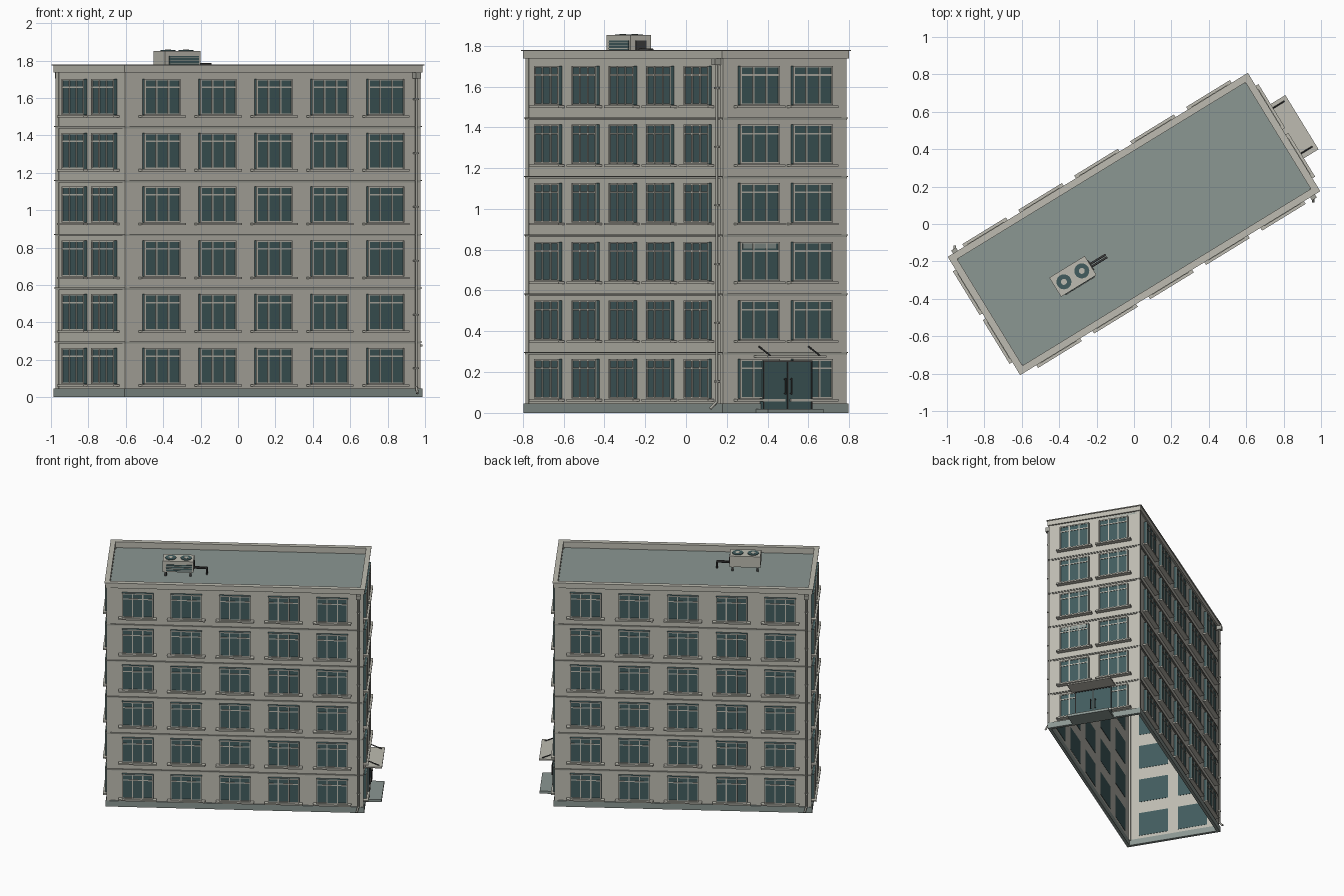
import bpy, bmesh, math
from mathutils import Matrix, Vector

cube = bpy.data.objects.get("Cube")
if cube:
    bpy.data.objects.remove(cube)

HU, HV = 0.922, 0.352            # half length and half width of the walls
FLOORS, STEP = 6, 0.2877
TURN = math.radians(31.5)
BASE = Matrix.Rotation(TURN, 4, 'Z')


def material(name, rgb):
    m = bpy.data.materials.new(name)
    m.use_nodes = True
    color = (*rgb, 1.0)
    m.diffuse_color = color
    m.node_tree.nodes["Principled BSDF"].inputs["Base Color"].default_value = color
    return m


PLASTER = material("warm grey plaster", (0.51, 0.50, 0.44))
TRIM = material("trim grey", (0.36, 0.36, 0.32))
GLASS = material("dark teal glass", (0.054, 0.107, 0.112))
CONCRETE = material("green grey concrete", (0.26, 0.31, 0.29))
METAL = material("dark metal", (0.05, 0.05, 0.05))


class Part:
    """Collects simple solids into one mesh object."""

    def __init__(self, name, mat):
        self.name, self.mat, self.bm = name, mat, bmesh.new()

    def box(self, lo, hi, frame=BASE):
        lo, hi = Vector(lo), Vector(hi)
        size = Matrix.Diagonal((*(hi - lo), 1))
        bmesh.ops.create_cube(self.bm, size=1, matrix=frame @ Matrix.Translation((lo + hi) / 2) @ size)

    def ring(self, out, inner, z0, z1):
        # Rectangular ring: offsets are measured outward from the wall faces
        a, b = HU + out, HV + out
        c, d = HU + inner, HV + inner
        for s in (-1, 1):
            y0, y1 = sorted((s * b, s * d))
            x0, x1 = sorted((s * a, s * c))
            self.box((-a, y0, z0), (a, y1, z1))
            self.box((x0, -d, z0), (x1, d, z1))

    def rod(self, p, q, r, frame=BASE, sides=10):
        p, q = Vector(p), Vector(q)
        axis = q - p
        turn = axis.to_track_quat('Z', 'Y').to_matrix().to_4x4()
        bmesh.ops.create_cone(self.bm, cap_ends=True, segments=sides, radius1=r, radius2=r, depth=axis.length,
                              matrix=frame @ Matrix.Translation((p + q) / 2) @ turn)

    def finish(self, smooth=False):
        mesh = bpy.data.meshes.new(self.name)
        self.bm.to_mesh(mesh)
        self.bm.free()
        mesh.materials.append(self.mat)
        ob = bpy.data.objects.new(self.name, mesh)
        bpy.context.collection.objects.link(ob)
        if smooth:
            bpy.context.view_layer.objects.active = ob
            ob.select_set(True)
            bpy.ops.object.shade_smooth_by_angle(angle=math.radians(40))
            ob.select_set(False)


def facade(k):
    # Wall frame: x runs along the wall, -y points outward
    dist = HU if k % 2 else HV
    return BASE @ Matrix.Rotation(k * math.pi / 2, 4, 'Z') @ Matrix.Translation((0, -dist, 0))


# Hollow shell, open at the bottom
walls = Part("walls", PLASTER)
walls.ring(0, -0.01, 0.02, 1.76)
for sx in (-1, 1):
    for sy in (-1, 1):
        x0, x1 = sorted((sx * (HU - 0.024), sx * (HU + 0.004)))
        y0, y1 = sorted((sy * (HV - 0.024), sy * (HV + 0.004)))
        walls.box((x0, y0, 0.04), (x1, y1, 1.74))
walls.finish()

plinth = Part("plinth", CONCRETE)
plinth.ring(0.011, -0.012, 0, 0.046)
plinth.finish()

roof = Part("roof", CONCRETE)
roof.box((-HU, -HV, 1.72), (HU, HV, 1.73))
roof.finish()

cornice = Part("parapet_cornice", PLASTER)
cornice.ring(0.012, -0.018, 1.737, 1.774)
cornice.ring(0.019, -0.018, 1.774, 1.78)
cornice.finish()

bands = Part("floor_bands", TRIM)
for i in range(FLOORS - 1):
    z = 0.293 + STEP * i
    bands.ring(0.005, 0, z - 0.007, z)
    bands.ring(0.009, 0, z, z + 0.005)
bands.finish()

# Windows on all four sides
panes = Part("window_panes", GLASS)
frames = Part("window_frames", PLASTER)
sills = Part("window_sills", PLASTER)
HALF, TALL, OUT, BAR = 0.113, 0.193, 0.018, 0.004
for k in range(4):
    frame = facade(k)
    spots = (-0.153, 0.153) if k % 2 else [0.351 * n for n in range(-2, 3)]
    for floor in range(FLOORS):
        z0 = 0.07 + STEP * floor
        z1 = z0 + TALL
        for s in spots:
            panes.box((s - HALF, -OUT, z0), (s + HALF, 0.012, z1), frame)
            uprights = (-HALF + BAR, -HALF / 3, HALF / 3, HALF - BAR)
            for u in uprights:
                frames.box((s + u - BAR, -OUT - 0.005, z0), (s + u + BAR, -OUT, z1), frame)
            for h in (z0 + BAR, z1 - 0.045, z1 - BAR):
                frames.box((s - HALF, -OUT - 0.004, h - BAR), (s + HALF, -OUT, h + BAR), frame)
            sills.box((s - 0.137, -0.036, z0 - 0.013), (s + 0.137, 0, z0 - 0.002), frame)
for part in (panes, frames, sills):
    part.finish()

# Entrance on the end wall
end = facade(1)
blind = Part("window_blind", CONCRETE)
blind.box((-0.25, -0.021, 0.806), (-0.06, -0.018, 0.834), end)
blind.finish()

doors = Part("entrance_doors", GLASS)
doors.box((-0.14, -0.03, 0.02), (0.14, 0, 0.256), end)
doors.finish()

door_metal = Part("door_frame_and_handles", METAL)
for s in (-0.138, 0, 0.138):
    door_metal.box((s - 0.003, -0.034, 0.02), (s + 0.003, -0.03, 0.256), end)
door_metal.box((-0.14, -0.034, 0.25), (0.14, -0.03, 0.256), end)
for s in (-0.018, 0.018):
    door_metal.rod((s, -0.042, 0.09), (s, -0.042, 0.17), 0.004, end)
    for z in (0.095, 0.165):
        door_metal.rod((s, -0.042, z), (s, -0.03, z), 0.003, end)
door_metal.finish()

step = Part("entrance_step", CONCRETE)
step.box((-0.17, -0.125, 0), (0.15, 0, 0.02), end)
step.finish()

canopy = Part("entrance_canopy", PLASTER)
canopy.box((-0.175, -0.128, 0.271), (0.165, 0, 0.281), end)
canopy.finish()

struts = Part("canopy_struts", METAL)
for s in (-0.145, 0.14):
    struts.rod((s, 0, 0.325), (s, -0.108, 0.28), 0.004, end)
struts.finish()

# Downpipes at two opposite corners
pipes = Part("downpipes", TRIM)
for k in (0, 2):
    frame = facade(k)
    x, y = HU - 0.03, -0.018
    pipes.rod((x, y, 0.05), (x, y, 1.71), 0.007, frame)
    pipes.rod((x, y, 0.055), (x - 0.012, y - 0.03, 0.02), 0.007, frame)
    pipes.box((x - 0.015, y - 0.02, 1.705), (x + 0.015, 0, 1.737), frame)
    for floor in range(FLOORS):
        z = 0.15 + STEP * floor
        pipes.box((x - 0.01, y - 0.01, z), (x + 0.01, 0, z + 0.008), frame)
pipes.finish(smooth=True)

# Rooftop cooling unit
unit_frame = BASE @ Matrix.Translation((-0.425, -0.068, 1.73))
body = Part("cooling_unit_body", PLASTER)
body.box((-0.111, -0.06, 0.036), (0.111, 0.06, 0.122), unit_frame)
body.finish()

dark = Part("cooling_unit_grilles", METAL)
vents = Part("cooling_unit_louvres", GLASS)
hubs = Part("cooling_unit_fan_hubs", PLASTER)
vents.box((-0.085, -0.063, 0.045), (0.1, -0.06, 0.095), unit_frame)
for i in range(3):
    z = 0.055 + 0.014 * i
    hubs.box((-0.085, -0.066, z), (0.1, -0.063, z + 0.003), unit_frame)
for s in (-0.056, 0.056):
    vents.rod((s, 0, 0.12), (s, 0, 0.126), 0.04, unit_frame, 24)
    hubs.rod((s, 0, 0.122), (s, 0, 0.128), 0.016, unit_frame, 16)
    for t in (-0.045, 0.045):
        dark.box((s * 1.6 - 0.007, t - 0.007, 0), (s * 1.6 + 0.007, t + 0.007, 0.036), unit_frame)
dark.box((0.111, -0.03, 0.05), (0.116, 0.03, 0.095), unit_frame)
for t in (-0.008, 0.008):
    dark.rod((0.11, t, 0.05), (0.21, t, 0.05), 0.006, unit_frame)
    dark.rod((0.205, t, 0.05), (0.205, t, 0), 0.006, unit_frame)
for part in (dark, vents, hubs):
    part.finish(smooth=True)
